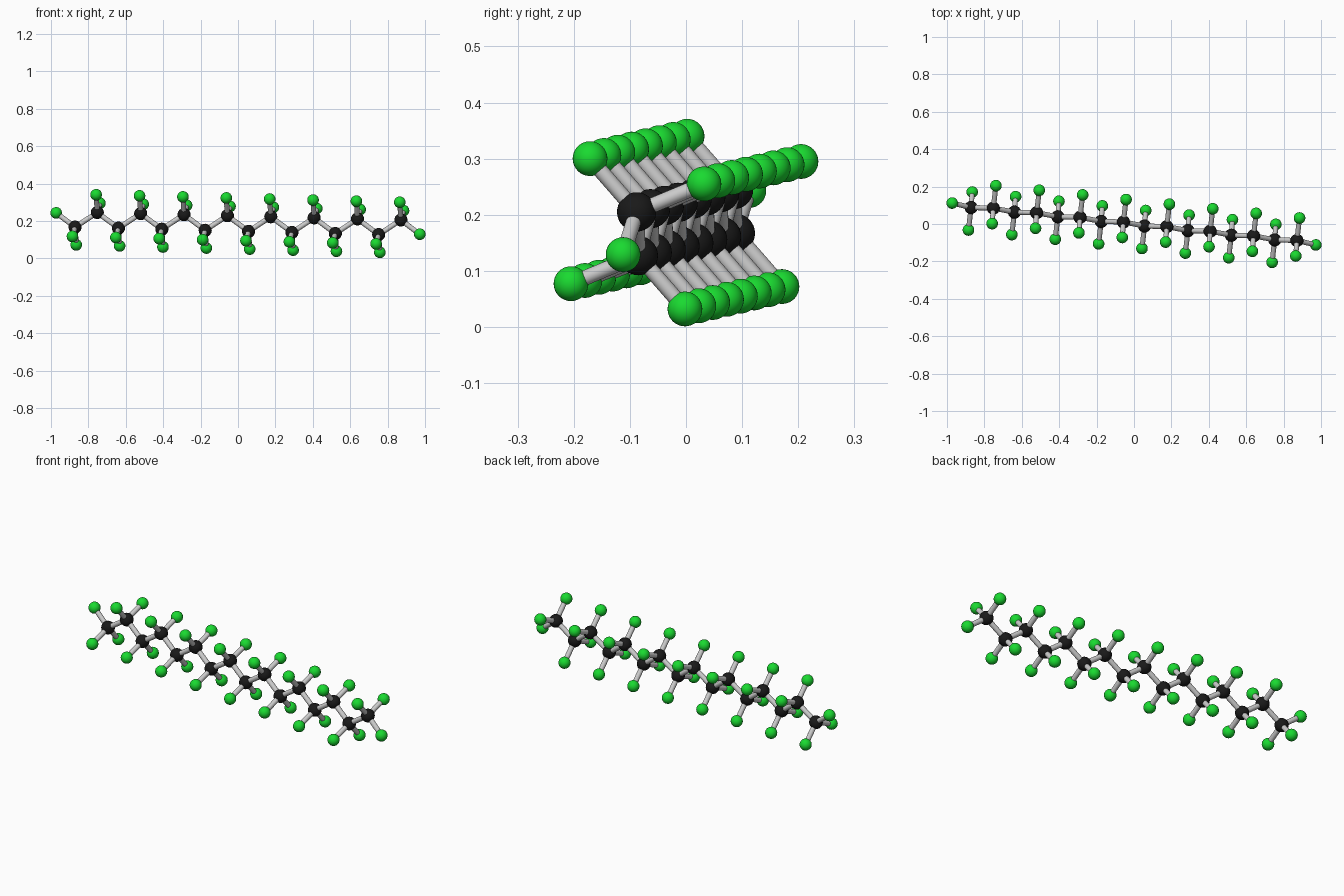
import bpy
import bmesh
from mathutils import Vector

if "Cube" in bpy.data.objects:
    bpy.data.objects.remove(bpy.data.objects["Cube"])

CENTRE = Vector((0, 0, 0.186))
PAIRS = 8
STEP = Vector((0.2319, -0.0247, -0.0057))      # repeat along the chain
FIRST = Vector((-0.871, 0.088, 0.167))         # first lower dark atom
SIDE_BONDS = [Vector((0.006, 0.083, -0.095)), Vector((-0.014, -0.12, -0.05))]
END_BOND = Vector((-0.101, 0.024, 0.076))


def material(name, color):
    m = bpy.data.materials.new(name)
    m.diffuse_color = color
    m.use_nodes = True
    m.node_tree.nodes["Principled BSDF"].inputs["Base Color"].default_value = m.diffuse_color
    return m


def finish(bm, name, mat=None):
    for f in bm.faces:
        f.smooth = True
    me = bpy.data.meshes.new(name)
    bm.to_mesh(me)
    bm.free()
    if mat:
        me.materials.append(mat)
    return me


def ball_mesh(name, radius, mat):
    bm = bmesh.new()
    bmesh.ops.create_uvsphere(bm, u_segments=32, v_segments=16, radius=radius)
    return finish(bm, name, mat)


def rod_mesh(name, radius):
    bm = bmesh.new()
    bmesh.ops.create_cone(bm, cap_ends=False, segments=24, radius1=radius,
                          radius2=radius, depth=1)
    return finish(bm, name)


chain_mesh = ball_mesh("chain_atom", 0.035, material("black", (0.01, 0.01, 0.01, 1)))
side_mesh = ball_mesh("side_atom", 0.031, material("green", (0.01, 0.7, 0.03, 1)))
bond_mesh = rod_mesh("bond", 0.0135)


def place(name, mesh, loc):
    ob = bpy.data.objects.new(name, mesh)
    ob.location = loc
    bpy.context.collection.objects.link(ob)
    return ob


def bond(a, b):
    ob = place("bond", bond_mesh, (a + b) / 2)
    ob.rotation_mode = 'QUATERNION'
    ob.rotation_quaternion = (b - a).to_track_quat('Z', 'Y')
    ob.scale = (1, 1, (b - a).length)


def branch(origin, offset):
    place("side_atom", side_mesh, origin + offset)
    bond(origin, origin + offset)


# zigzag backbone: upper atoms are the lower ones inverted through the centre
lower = [FIRST + STEP * i for i in range(PAIRS)]
upper = [2 * CENTRE - p for p in reversed(lower)]
chain = [p for pair in zip(lower, upper) for p in pair]

for p in chain:
    place("chain_atom", chain_mesh, p)
for a, b in zip(chain, chain[1:]):
    bond(a, b)

# two side atoms on every chain atom
for i, p in enumerate(chain):
    sign = 1 if i % 2 == 0 else -1
    for d in SIDE_BONDS:
        branch(p, d * sign)

# one extra atom at each end
branch(chain[0], END_BOND)
branch(chain[-1], -END_BOND)
